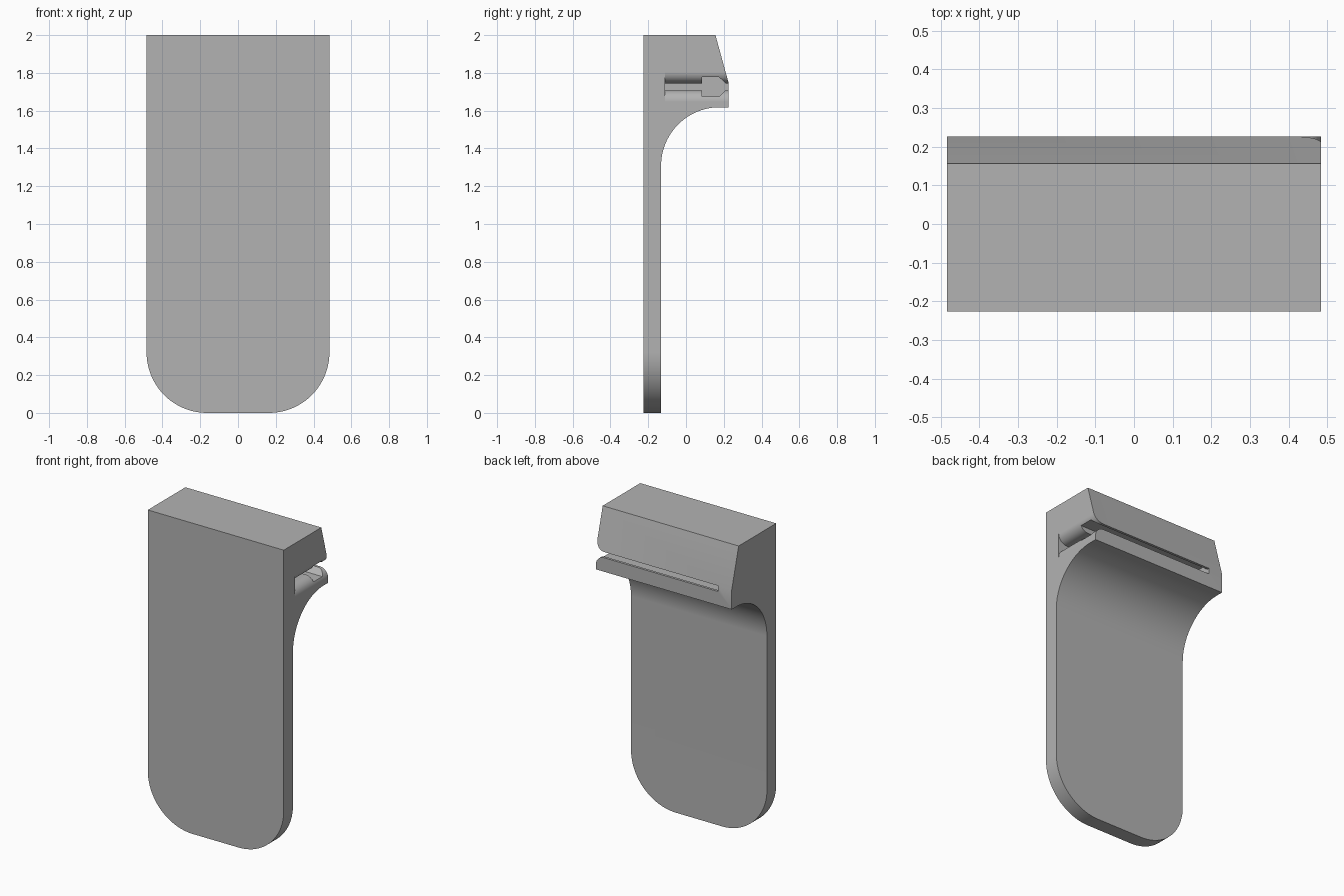
import bpy
import bmesh
from math import sin, cos, radians
from mathutils import Vector

if "Cube" in bpy.data.objects:
    bpy.data.objects.remove(bpy.data.objects["Cube"])

HALF = 0.484        # half width
R_BEND = 0.31       # bend between plate and head
R_CORNER = 0.32     # rounded lower corners
SLOT_END = -0.385   # closed end of the slot

grey = bpy.data.materials.new("plain grey")
grey.use_nodes = True
colour = (0.45, 0.45, 0.45, 1)
grey.diffuse_color = colour
grey.node_tree.nodes["Principled BSDF"].inputs["Base Color"].default_value = colour


def arc(cx, cy, r, start, end, steps):
    angles = [radians(start + (end - start) * i / steps) for i in range(steps + 1)]
    return [(cx + r * cos(a), cy + r * sin(a)) for a in angles]


def prism(name, points, direction, corner_radius=0):
    """Extrude a closed outline of 3D points along a direction."""
    bm = bmesh.new()
    face = bm.faces.new([bm.verts.new(p) for p in points])
    ext = bmesh.ops.extrude_face_region(bm, geom=[face])
    moved = [v for v in ext["geom"] if isinstance(v, bmesh.types.BMVert)]
    bmesh.ops.translate(bm, verts=moved, vec=Vector(direction))
    if corner_radius:
        low = [e for e in bm.edges if all(v.co.z < 0.001 for v in e.verts)
               and abs(e.verts[0].co.x - e.verts[1].co.x) < 0.001]
        bmesh.ops.bevel(bm, geom=low, offset=corner_radius, segments=20,
                        profile=0.5, affect="EDGES")
    bmesh.ops.recalc_face_normals(bm, faces=bm.faces)
    mesh = bpy.data.meshes.new(name)
    bm.to_mesh(mesh)
    bm.free()
    mesh.materials.append(grey)
    obj = bpy.data.objects.new(name, mesh)
    bpy.context.collection.objects.link(obj)
    return obj


# Body: side profile of plate, curved underside and sloped head
side = [(-0.226, 0), (-0.132, 0)]
side += arc(-0.132 + R_BEND, 1.308, R_BEND, 180, 90, 24)
side += [(0.226, 1.618), (0.226, 1.745), (0.156, 2), (-0.226, 2)]
body = prism("clip_body", [(-HALF, y, z) for y, z in side],
             (2 * HALF, 0, 0), R_CORNER)

# Slot: thin slit through the back, flaring at its open end
flare = 0.06
top, bottom = 1.745, 1.708
plan = [(SLOT_END, bottom)]
plan += arc(HALF - flare, bottom - flare, flare, 90, 0, 12)
plan += [(0.6, bottom - flare), (0.6, top + flare)]
plan += arc(HALF - flare, top + flare, flare, 0, -90, 12)
plan += [(SLOT_END, top)]
slit = prism("slit_cutter", [(x, -0.11, z) for x, z in plan], (0, 0.5, 0))

# Wider channel inside the slit, chamfered towards the back
channel = [(0.085, 1.675), (0.175, 1.675), (0.21, bottom),
           (0.21, top), (0.175, 1.777), (0.085, 1.777)]
bead = prism("channel_cutter", [(SLOT_END, y, z) for y, z in channel], (1, 0, 0))

bpy.ops.object.select_all(action="DESELECT")
body.select_set(True)
bpy.context.view_layer.objects.active = body
for cutter in (slit, bead):
    cutter.hide_render = True
    cut = body.modifiers.new(cutter.name, "BOOLEAN")
    cut.operation = "DIFFERENCE"
    cut.solver = "EXACT"
    cut.object = cutter
    bpy.ops.object.modifier_apply(modifier=cut.name)
    bpy.data.objects.remove(cutter)

bpy.ops.object.shade_smooth_by_angle(angle=radians(25))
weighted = body.modifiers.new("even_shading", "WEIGHTED_NORMAL")
weighted.keep_sharp = True
